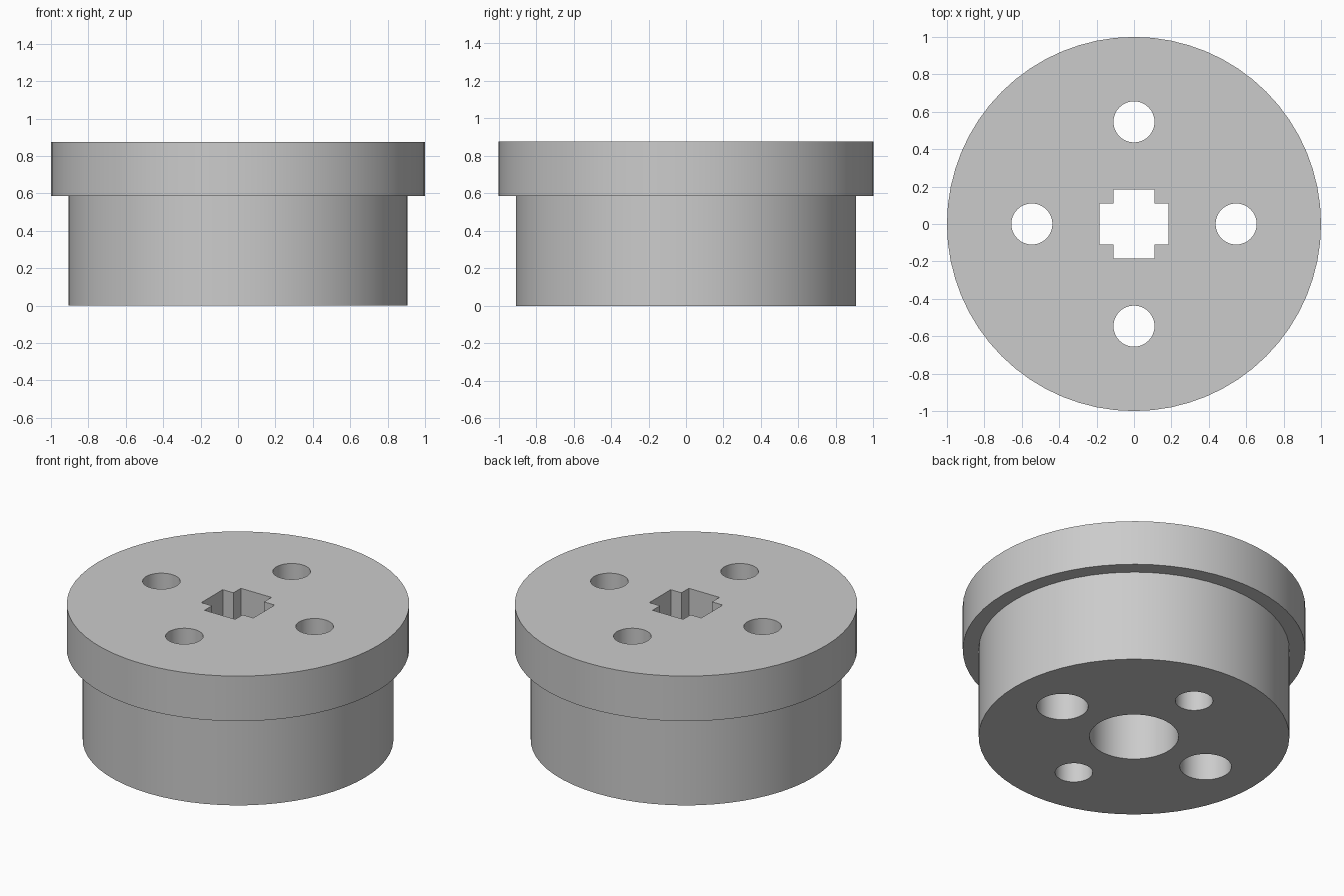
import bpy, bmesh, math

cube = bpy.data.objects.get("Cube")
if cube:
    bpy.data.objects.remove(cube)

HEIGHT, STEP = 0.876, 0.586      # total height, underside of the flange
PITCH = 0.546                    # distance of the side holes from the axis

grey = bpy.data.materials.new("plain grey")
grey.use_nodes = True
grey.diffuse_color = (0.6, 0.6, 0.6, 1)
grey.node_tree.nodes["Principled BSDF"].inputs["Base Color"].default_value = (0.6, 0.6, 0.6, 1)


def make_object(name, bm):
    bmesh.ops.recalc_face_normals(bm, faces=bm.faces)
    mesh = bpy.data.meshes.new(name)
    bm.to_mesh(mesh)
    bm.free()
    mesh.materials.append(grey)
    obj = bpy.data.objects.new(name, mesh)
    bpy.context.collection.objects.link(obj)
    return obj


def circle(radius, count):
    return [(radius * math.cos(2 * math.pi * i / count),
             radius * math.sin(2 * math.pi * i / count)) for i in range(count)]


def stack(name, sections, centre=(0, 0)):
    """Solid from (outline, z) sections, capped at both ends."""
    bm = bmesh.new()
    rings = [[bm.verts.new((x + centre[0], y + centre[1], z)) for x, y in outline]
             for outline, z in sections]
    for low, high in zip(rings, rings[1:]):
        for i in range(len(low)):
            bm.faces.new((low[i - 1], low[i], high[i], high[i - 1]))
    bm.faces.new(rings[0])
    bm.faces.new(rings[-1])
    return make_object(name, bm)


# Stepped drum with a wide flange on top
drum, rim = circle(0.907, 64), circle(1.0, 64)
hub = stack("flanged_hub", [(drum, 0), (drum, STEP), (rim, STEP), (rim, HEIGHT)])

# Cross-shaped axle socket in the flange, wide round bore below it
a, b = 0.185, 0.109
quarter = [(a, -b), (a, b), (b, b)]
cross = []
for turn in range(4):
    cross += quarter
    quarter = [(-y, x) for x, y in quarter]
bore = circle(0.26, 48)
cutters = [stack("axle_socket_cutter", [(cross, STEP - 0.1), (cross, HEIGHT + 0.1)]),
           stack("bore_cutter", [(bore, -0.1), (bore, STEP)])]

# Four side holes; the pair on the x axis widens below the flange
hole, wide = circle(0.11, 32), circle(0.151, 32)
for x, y in ((1, 0), (-1, 0), (0, 1), (0, -1)):
    sections = [(hole, -0.1), (hole, HEIGHT + 0.1)]
    if x:
        sections = [(wide, -0.1), (wide, STEP), (hole, STEP), (hole, HEIGHT + 0.1)]
    cutters.append(stack("side_hole_cutter", sections, (x * PITCH, y * PITCH)))

# Cut the openings, then drop the cutters
bpy.context.view_layer.objects.active = hub
for cutter in cutters:
    cutter.hide_render = True
    mod = hub.modifiers.new("cut", 'BOOLEAN')
    mod.operation, mod.solver, mod.object = 'DIFFERENCE', 'EXACT', cutter
    bpy.ops.object.modifier_apply(modifier=mod.name)
    bpy.data.objects.remove(cutter)

bpy.ops.object.select_all(action='DESELECT')
hub.select_set(True)
bpy.ops.object.shade_smooth_by_angle(angle=math.radians(30))
